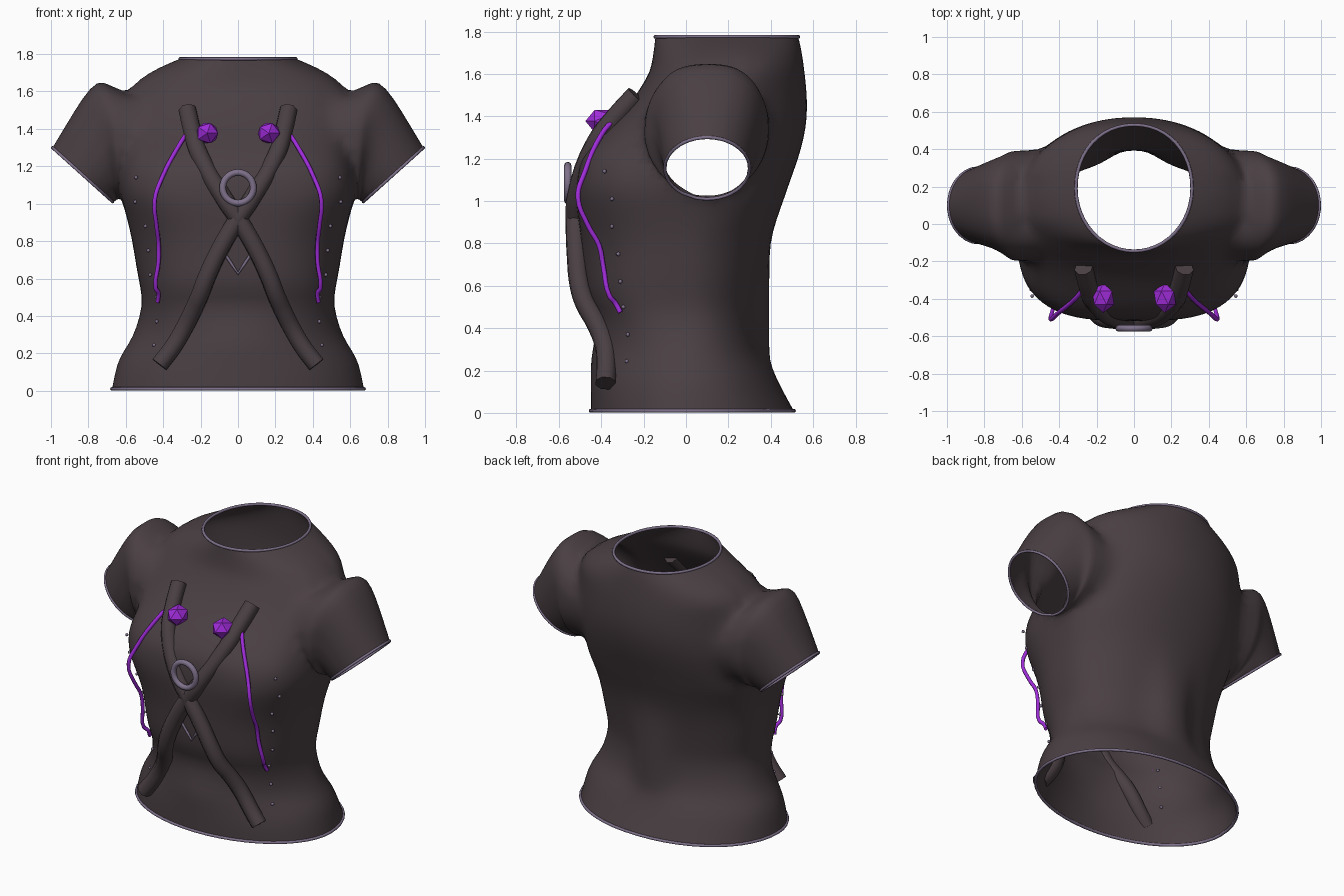
import bpy, bmesh, math
from mathutils import Vector

if "Cube" in bpy.data.objects:
    bpy.data.objects.remove(bpy.data.objects["Cube"])


def material(name, rgb):
    m = bpy.data.materials.new(name)
    m.diffuse_color = (*rgb, 1)
    m.use_nodes = True
    m.node_tree.nodes["Principled BSDF"].inputs["Base Color"].default_value = m.diffuse_color
    return m


CLOTH = material("dark cloth", (0.068, 0.05, 0.056))
TRIM = material("grey lilac trim", (0.21, 0.165, 0.255))
VIOLET = material("violet", (0.35, 0.025, 0.70))


def add_object(name, bm, mat, smooth=True):
    bmesh.ops.recalc_face_normals(bm, faces=bm.faces)
    me = bpy.data.meshes.new(name)
    bm.to_mesh(me)
    bm.free()
    me.materials.append(mat)
    for p in me.polygons:
        p.use_smooth = smooth
    ob = bpy.data.objects.new(name, me)
    bpy.context.collection.objects.link(ob)
    return ob


def tube(name, pts, r, mat, closed=False, smooth_path=False, res=2):
    """Round tube along a path."""
    cu = bpy.data.curves.new(name, 'CURVE')
    cu.dimensions = '3D'
    cu.bevel_depth = r
    cu.bevel_resolution = res
    cu.use_fill_caps = not closed
    if smooth_path:
        sp = cu.splines.new('BEZIER')
        sp.bezier_points.add(len(pts) - 1)
        for b, p in zip(sp.bezier_points, pts):
            b.co = p
            b.handle_left_type = b.handle_right_type = 'AUTO'
        sp.resolution_u = 4
    else:
        sp = cu.splines.new('POLY')
        sp.points.add(len(pts) - 1)
        for b, p in zip(sp.points, pts):
            b.co = (*p, 1)
    sp.use_cyclic_u = closed
    cu.materials.append(mat)
    ob = bpy.data.objects.new(name, cu)
    bpy.context.collection.objects.link(ob)
    return ob


# Torso sections: z, half width, front y, back y, widest y, front squareness
SECTIONS = [
    (0.01, 0.675, -0.45, 0.51, 0.00, 2.0), (0.10, 0.658, -0.45, 0.46, 0.00, 2.0),
    (0.18, 0.635, -0.45, 0.42, 0.00, 1.9), (0.25, 0.585, -0.45, 0.37, 0.00, 1.9),
    (0.33, 0.545, -0.435, 0.34, 0.00, 2.0), (0.46, 0.51, -0.415, 0.33, 0.00, 2.6),
    (0.54, 0.52, -0.47, 0.34, 0.00, 2.6), (0.66, 0.545, -0.485, 0.36, 0.00, 2.5),
    (0.80, 0.565, -0.495, 0.39, 0.00, 2.5), (0.92, 0.595, -0.51, 0.43, 0.03, 2.9),
    (1.00, 0.62, -0.52, 0.46, 0.05, 3.1), (1.06, 0.635, -0.52, 0.48, 0.06, 3.2),
    (1.13, 0.645, -0.515, 0.505, 0.07, 3.1), (1.20, 0.64, -0.50, 0.53, 0.08, 3.0),
    (1.27, 0.63, -0.45, 0.55, 0.10, 2.8), (1.34, 0.62, -0.38, 0.565, 0.10, 2.6),
    (1.41, 0.615, -0.31, 0.572, 0.10, 2.5), (1.48, 0.61, -0.25, 0.572, 0.10, 2.4),
    (1.55, 0.61, -0.205, 0.567, 0.11, 2.3), (1.61, 0.60, -0.17, 0.56, 0.13, 2.1),
    (1.67, 0.54, -0.158, 0.552, 0.16, 2.0), (1.73, 0.42, -0.15, 0.542, 0.18, 2.0),
    (1.775, 0.31, -0.145, 0.53, 0.19, 2.0)]
SEG = 48


def section(z, hw, front, back, mid, sq):
    pts = []
    for i in range(SEG):
        a = 2 * math.pi * i / SEG
        c, s = math.cos(a), math.sin(a)
        n = sq if s < 0 else 2.1
        x = hw * math.copysign(abs(c) ** (2 / n), c)
        y = mid + (mid - front if s < 0 else back - mid) * math.copysign(abs(s) ** (2 / n), s)
        if s > 0:  # flat ridge down the lower back
            y += max(0, 0.395 - back) * math.exp(-(x / 0.14) ** 4)
        pts.append(Vector((x, y, z)))
    return pts


bm = bmesh.new()
rings = [[bm.verts.new(p) for p in section(*s)] for s in SECTIONS]
for r0, r1 in zip(rings, rings[1:]):
    for i in range(SEG):
        j = (i + 1) % SEG
        bm.faces.new((r0[i], r0[j], r1[j], r1[i]))

# Sleeve sections: bottom x, bottom z, top x, top z, front y, back y, top squareness
SLEEVE = [(0.64, 1.025, 0.65, 1.62, -0.20, 0.395, 0.82), (0.645, 1.02, 0.69, 1.635, -0.185, 0.385, 0.78),
          (0.65, 1.02, 0.75, 1.665, -0.155, 0.365, 0.78), (0.655, 1.015, 0.83, 1.57, -0.13, 0.345, 0.82),
          (0.66, 1.01, 0.92, 1.42, -0.115, 0.32, 0.9), (0.67, 1.01, 0.992, 1.30, -0.10, 0.30, 1)]
HY, HZ, RY, RZ = 0.10, 1.305, 0.295, 0.285
cuffs = {}
for side in (1, -1):
    # open the armhole
    hole = [f for f in bm.faces for c in [f.calc_center_median()] if c.x * side > 0.3
            and ((c.y - HY) / RY) ** 2 + ((c.z - HZ) / RZ) ** 2 < 1]
    inside = set(hole)
    edges = {e for f in hole for e in f.edges if any(g not in inside for g in e.link_faces)}
    links = {}
    for e in edges:
        for v in e.verts:
            links.setdefault(v, []).append(e.other_vert(v))
    bmesh.ops.delete(bm, geom=hole, context='FACES')

    def angle(v):
        return math.atan2((v.co.z - HZ) / RZ, (v.co.y - HY) / RY)
    # walk its edge in order and round it off
    first = min(links, key=angle)
    loop = [first, max(links[first], key=lambda v: -abs(angle(v) - angle(first)))]
    while True:
        nxt = [v for v in links[loop[-1]] if v is not loop[-2]][0]
        if nxt is first:
            break
        loop.append(nxt)
    if angle(loop[len(loop) // 4]) > angle(loop[3 * len(loop) // 4]):
        loop = [first] + loop[:0:-1]
    n = len(loop)
    angs = [0.5 * a + 0.5 * (-math.pi + 2 * math.pi * i / n)
            for i, a in enumerate(sorted(angle(v) for v in loop))]
    xs = [v.co.x for v in loop]

    def unit(a, power):
        """Circle point, squared off in the upper half."""
        c, s = math.cos(a), math.sin(a)
        p = power if s > 0 else 1
        return math.copysign(abs(c) ** p, c), math.copysign(abs(s) ** p, s)
    for i, (v, a) in enumerate(zip(loop, angs)):
        egg = 1 - 0.15 * max(0, -math.sin(a))
        c, s = unit(a, 0.88)
        v.co = ((xs[i - 1] + 2 * xs[i] + xs[(i + 1) % n]) / 4, HY + RY * egg * c, HZ + RZ * s)
    near = {e.other_vert(v) for v in loop for e in v.link_edges} - set(loop)
    bmesh.ops.smooth_vert(bm, verts=list(near), factor=0.5,
                          use_axis_x=True, use_axis_y=True, use_axis_z=True)
    # grow the sleeve out of the armhole
    prev = loop
    for bx, bz, tx, tz, fy, by, power in SLEEVE:
        cur = []
        for a in angs:
            c, s = unit(a, power)
            k = (s + 1) / 2
            cur.append(bm.verts.new((side * (bx + (tx - bx) * k),
                                     (fy + by) / 2 + (by - fy) / 2 * c,
                                     bz + (tz - bz) * k)))
        for i in range(n):
            j = (i + 1) % n
            bm.faces.new((prev[i], prev[j], cur[j], cur[i]))
        prev = cur
    cuffs[side] = [v.co.copy() for v in prev]
top = add_object("shirt_body", bm, CLOTH)
top.modifiers.new("Smooth", 'SUBSURF').levels = 1
top.modifiers["Smooth"].render_levels = 1
bpy.context.view_layer.update()
surface = top.evaluated_get(bpy.context.evaluated_depsgraph_get())


def lift(p):
    """Bring a point that lies under the cloth up to its surface."""
    ok, loc, nor, _ = surface.closest_point_on_mesh(p)
    return loc if ok and (p - loc).dot(nor) < 0 else p


# Edge piping
tube("hem_piping", section(*SECTIONS[0]), 0.009, TRIM, True)
tube("neck_piping", section(*SECTIONS[-1]), 0.009, TRIM, True)
for side, label in ((1, "right"), (-1, "left")):
    tube(label + "_cuff_piping", cuffs[side], 0.008, TRIM, True)

STRAP = [(-0.27, -0.235, 1.50), (-0.245, -0.335, 1.39), (-0.21, -0.425, 1.27), (-0.07, -0.515, 1.02),
         (0, -0.52, 0.92), (0.10, -0.515, 0.75), (0.17, -0.50, 0.60), (0.20, -0.475, 0.52),
         (0.24, -0.425, 0.43), (0.29, -0.385, 0.33), (0.35, -0.375, 0.23), (0.42, -0.38, 0.14)]
CORD = [(0.27, -0.345, 1.38), (0.31, -0.395, 1.32), (0.41, -0.48, 1.13), (0.445, -0.51, 1.02),
        (0.435, -0.46, 0.88), (0.425, -0.41, 0.79), (0.425, -0.39, 0.69), (0.44, -0.36, 0.55),
        (0.425, -0.335, 0.52), (0.43, -0.31, 0.475)]
STUDS = [(0.545, -0.385, 1.14), (0.55, -0.35, 1.01), (0.495, -0.35, 0.88), (0.48, -0.32, 0.75),
         (0.47, -0.31, 0.62), (0.435, -0.295, 0.50), (0.435, -0.275, 0.37), (0.44, -0.27, 0.24)]
for side, label in ((1, "right"), (-1, "left")):
    def flip(pts):
        return [Vector((x * side, y, z)) for x, y, z in pts]
    # Crossed chest straps and side cords
    tube(label + "_cross_strap", flip(STRAP), 0.05, CLOTH, smooth_path=True)
    tube(label + "_side_cord", [lift(p) for p in flip(CORD)], 0.012, VIOLET, smooth_path=True, res=1)
    # Faceted gem
    bm = bmesh.new()
    bmesh.ops.create_icosphere(bm, subdivisions=1, radius=1)
    for v in bm.verts:
        x, y, z = v.co
        v.co = (side * 0.165 + x * 0.066, -0.395 - z * 0.08, 1.377 + y * 0.063)
    add_object(label + "_gem", bm, VIOLET, False)
    # Row of seam studs
    bm = bmesh.new()
    for p in flip(STUDS):
        made = bmesh.ops.create_icosphere(bm, subdivisions=1, radius=0.011)
        bmesh.ops.translate(bm, verts=made["verts"], vec=lift(p))
    add_object(label + "_seam_studs", bm, TRIM)

# Ring over the strap crossing
tube("chest_ring", [(0.082 * math.cos(a), -0.558, 1.085 + 0.082 * math.sin(a))
                    for a in (2 * math.pi * i / 28 for i in range(28))], 0.018, TRIM, True)
# Small pointed stitch below the crossing
STITCH = [(-0.065, -0.45, 0.73), (-0.033, -0.45, 0.68), (0, -0.45, 0.63),
          (0.033, -0.45, 0.68), (0.065, -0.45, 0.73)]
tube("pointed_stitch", [lift(Vector(p)) + Vector((0, -0.006, 0)) for p in STITCH], 0.008, TRIM)
